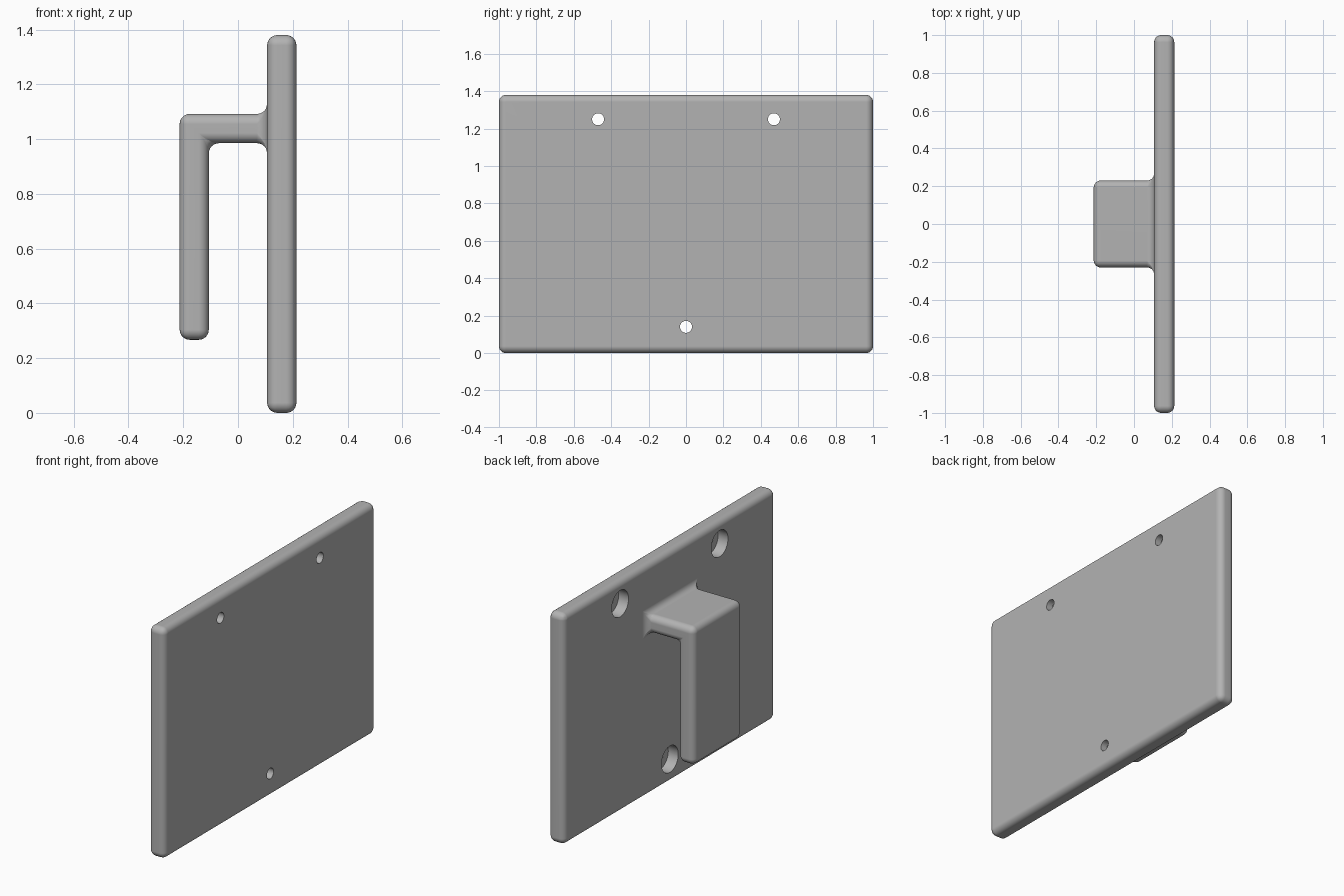
import bpy
from math import pi

cube = bpy.data.objects.get("Cube")
if cube:
    bpy.data.objects.remove(cube, do_unlink=True)

T = 0.1067            # wall thickness
R = 0.037             # edge rounding
X0, X1 = -0.2133, 0.2133
HEIGHT = 1.38
HOOK_W = 0.23         # half width of the hook
HOOK_TOP, HOOK_BOTTOM = 1.092, 0.267
HOLES = [(-0.47, 1.25), (0.47, 1.25), (0, 0.14)]

grey = bpy.data.materials.new("grey")
grey.use_nodes = True
colour = (0.45, 0.45, 0.45, 1)
grey.diffuse_color = colour
grey.node_tree.nodes["Principled BSDF"].inputs["Base Color"].default_value = colour


def prism(name, outline, half_width):
    """Extrude an x-z outline symmetrically along y."""
    n = len(outline)
    verts = [(x, y, z) for y in (-half_width, half_width) for x, z in outline]
    faces = [list(range(n)), list(range(2 * n - 1, n - 1, -1))]
    faces += [[(i + 1) % n, i, n + i, n + (i + 1) % n] for i in range(n)]
    mesh = bpy.data.meshes.new(name)
    mesh.from_pydata(verts, [], faces)
    mesh.materials.append(grey)
    obj = bpy.data.objects.new(name, mesh)
    bpy.context.collection.objects.link(obj)
    return obj


def boolean(obj, other, operation):
    mod = obj.modifiers.new(operation.title(), 'BOOLEAN')
    mod.operation, mod.solver, mod.object = operation, 'EXACT', other
    other.hide_render = True


def drill(x_from, x_to, radius, y, z):
    bpy.ops.mesh.primitive_cylinder_add(
        vertices=48, radius=radius, depth=x_to - x_from,
        location=((x_from + x_to) / 2, y, z), rotation=(0, pi / 2, 0))
    cutter = bpy.context.object
    cutter.name = "hole_cutter"
    cutter.data.materials.append(grey)
    return cutter


# Wall plate and the L-shaped hook that grows out of it
face = X1 - T
plate = prism("wall_plate_with_hook",
              [(face, 0), (X1, 0), (X1, HEIGHT), (face, HEIGHT)], 1)
hook = prism("hook", [
    (X0, HOOK_BOTTOM), (X0 + T, HOOK_BOTTOM), (X0 + T, HOOK_TOP - T),
    (face + T / 2, HOOK_TOP - T), (face + T / 2, HOOK_TOP), (X0, HOOK_TOP)], HOOK_W)
boolean(plate, hook, 'UNION')

# Rounded outer edges and filleted inner corners
bevel = plate.modifiers.new("Rounding", 'BEVEL')
bevel.width, bevel.segments = R, 6
bevel.limit_method = 'ANGLE'
bevel.use_clamp_overlap = False
bevel.loop_slide = False

# Screw holes, counterbored on the hook side
cutters = [hook]
for y, z in HOLES:
    for cutter in (drill(face - 0.1, X1 + 0.1, 0.032, y, z),
                   drill(face - 0.1, face + 0.066, 0.079, y, z)):
        boolean(plate, cutter, 'DIFFERENCE')
        cutters.append(cutter)

# Apply the modifiers, drop the helpers and shade
bpy.ops.object.select_all(action='DESELECT')
plate.select_set(True)
bpy.context.view_layer.objects.active = plate
bpy.ops.object.convert(target='MESH')
for cutter in cutters:
    bpy.data.objects.remove(cutter, do_unlink=True)
bpy.ops.object.shade_smooth_by_angle(angle=pi / 6)
normals = plate.modifiers.new("Flat panels", 'WEIGHTED_NORMAL')
normals.keep_sharp = True
